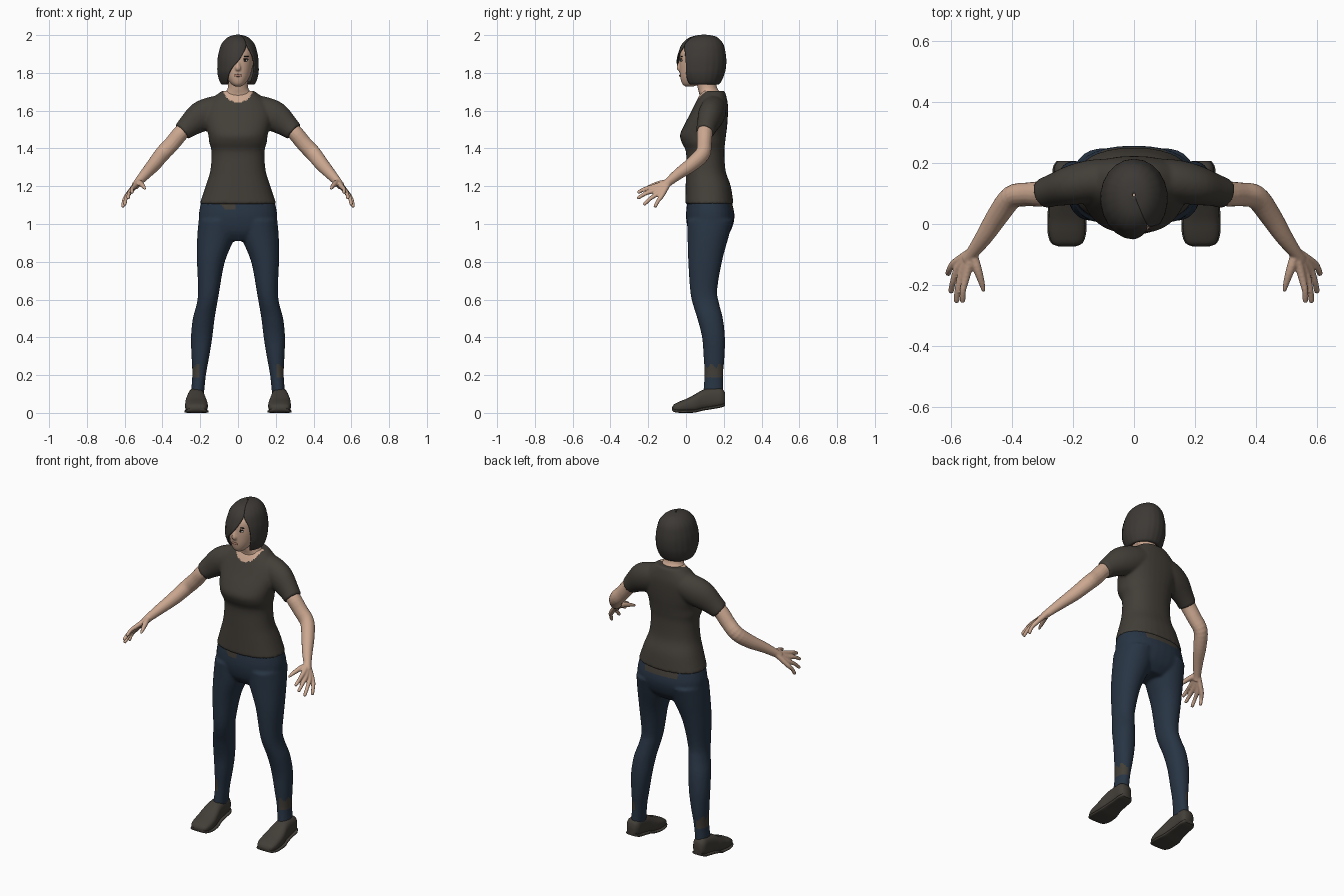
import bpy, bmesh, math
from mathutils import Vector

if "Cube" in bpy.data.objects:
    bpy.data.objects.remove(bpy.data.objects["Cube"])

def mat(name, c):
    m = bpy.data.materials.new(name)
    m.diffuse_color = (*c, 1)
    m.use_nodes = True
    m.node_tree.nodes["Principled BSDF"].inputs["Base Color"].default_value = m.diffuse_color
    return m

SKIN = mat("skin", (0.60, 0.39, 0.28))
SHIRT = mat("dark_cloth", (0.055, 0.048, 0.039))
DENIM = mat("blue_denim", (0.021, 0.035, 0.058))
HAIR = mat("dark_hair", (0.046, 0.041, 0.036))
LIP = mat("lips", (0.38, 0.19, 0.14))
DARK = mat("eye_dark", (0.015, 0.012, 0.01))
WHITE = mat("eye_white", (0.6, 0.55, 0.5))

def smooth_rows(rows, steps=4):
    """Catmull-Rom interpolation of rows of numbers."""
    out = []
    for i in range(len(rows) - 1):
        p = [rows[max(i - 1, 0)], rows[i], rows[i + 1], rows[min(i + 2, len(rows) - 1)]]
        for k in range(steps):
            t = k / steps
            out.append([b + 0.5 * t * (c - a + t * (2*a - 5*b + 4*c - d + t * (3*(b - c) + d - a)))
                        for a, b, c, d in zip(*p)])
    return out + [list(rows[-1])]

def skin_rings(bm, rings, closed=True, caps=True):
    vs = [[bm.verts.new(p) for p in r] for r in rings]
    n = len(vs[0])
    for a, b in zip(vs, vs[1:]):
        for i in range(n if closed else n - 1):
            j = (i + 1) % n
            bm.faces.new((a[i], a[j], b[j], b[i]))
    if caps:
        bm.faces.new(vs[0])
        bm.faces.new(vs[-1][::-1])

def loft(bm, rows, axis="z", e=2.3, s=1, n=32):
    """Rows of (position, a_min, a_max, b_min, b_max) become superellipse rings."""
    rings = []
    for t, a0, a1, b0, b1 in smooth_rows(rows):
        ring = []
        for i in range(n):
            q = 2 * math.pi * i / n
            c, d = math.cos(q), math.sin(q)
            a = (a0 + a1) / 2 + (a1 - a0) / 2 * math.copysign(abs(c) ** (2 / e), c)
            b = (b0 + b1) / 2 + (b1 - b0) / 2 * math.copysign(abs(d) ** (2 / e), d)
            ring.append((s * a, b, t) if axis == "z" else (s * a, t, b))
        rings.append(ring)
    skin_rings(bm, rings)

def tube(bm, rows, s=1, n=16, steps=4):
    """Rows of (x, y, z, horizontal radius, vertical radius) along a path."""
    rows = smooth_rows(rows, steps)
    pts = [Vector((s * r[0], r[1], r[2])) for r in rows]
    rings = []
    for i, r in enumerate(rows):
        d = (pts[min(i + 1, len(pts) - 1)] - pts[max(i - 1, 0)]).normalized()
        u = d.cross(Vector((0, 0, 1))).normalized()
        v = u.cross(d)
        rings.append([pts[i] + u * r[3] * math.cos(2 * math.pi * k / n)
                      + v * r[4] * math.sin(2 * math.pi * k / n) for k in range(n)])
    skin_rings(bm, rings)

def finish(bm, name, mats, voxel=0, rule=None, relax=4, sharp=60):
    bmesh.ops.recalc_face_normals(bm, faces=bm.faces[:])
    me = bpy.data.meshes.new(name)
    bm.to_mesh(me)
    bm.free()
    ob = bpy.data.objects.new(name, me)
    bpy.context.collection.objects.link(ob)
    if voxel:
        m = ob.modifiers.new("blend", "REMESH")
        m.mode, m.voxel_size = "VOXEL", voxel
        m = ob.modifiers.new("relax", "SMOOTH")
        m.factor, m.iterations = 0.5, relax
        dg = bpy.context.evaluated_depsgraph_get()
        me = bpy.data.meshes.new_from_object(ob.evaluated_get(dg))
        ob.modifiers.clear()
        ob.data = me
    me.materials.clear()
    for m in mats:
        me.materials.append(m)
    for p in me.polygons:
        p.use_smooth = True
        p.material_index = int(rule(p.center)) if rule else 0
    me.set_sharp_from_angle(angle=math.radians(sharp))
    return ob

# shirt: torso and short sleeves, with a scooped neckline
bm = bmesh.new()
torso = [(1.105, .203, -.004, .252), (1.2, .172, -.002, .237), (1.28, .147, 0, .21), (1.38, .14, 0, .203),
         (1.43, .152, -.022, .207), (1.47, .157, -.032, .212), (1.52, .17, -.012, .218),
         (1.58, .18, .02, .222), (1.63, .165, .045, .222), (1.67, .13, .065, .215), (1.705, .085, .085, .205)]
loft(bm, [(z, -w, w, a, b) for z, w, a, b in torso])
for s in (1, -1):
    tube(bm, [(.08, .145, 1.61, .07, .075), (.14, .14, 1.59, .07, .083), (.2, .128, 1.565, .066, .081),
              (.26, .112, 1.52, .054, .062), (.297, .10, 1.487, .05, .05)], s, 24)
finish(bm, "shirt", [SHIRT, SKIN], .008,
       lambda c: c.y < .14 and (c.x / .08) ** 2 + ((c.z - 1.72) / .075) ** 2 < 1)

# trousers: hips and two legs, with cloth showing at the waist and ankles
bm = bmesh.new()
loft(bm, [(.91, -.1, .1, .05, .19), (.96, -.19, .19, .015, .235), (1.04, -.208, .208, 0, .257),
          (1.125, -.193, .193, .008, .24)])
leg = [(1.02, .005, .208, .005, .25), (.93, .018, .216, .008, .225), (.8, .07, .217, .012, .19),
       (.65, .098, .211, .022, .165), (.58, .11, .218, .035, .175), (.5, .124, .239, .06, .195),
       (.4, .136, .249, .085, .206), (.3, .152, .246, .093, .204), (.2, .17, .242, .098, .196),
       (.1, .18, .25, .09, .197)]
for s in (1, -1):
    loft(bm, leg, s=s, e=2.1)
def trouser_patch(c):
    waist = c.z > 1.075 and (c.y > .2 and abs(c.x) < .11 or c.y < .1 and -.1 + (1.11 - c.z) < c.x < -.01)
    ankle = .19 < c.z < .25 + .012 * math.sin(c.y * 150) and abs(c.x) > .205
    return waist or ankle
finish(bm, "trousers", [DENIM, SHIRT], .008, trouser_patch)

# shoes with thin soles
shoe = [(-.073, .195, .245, .015, .03), (-.062, .172, .268, .006, .046), (-.03, .161, .279, .002, .062),
        (.01, .16, .28, .002, .078), (.05, .166, .278, .004, .10), (.09, .174, .27, .014, .122),
        (.14, .178, .264, .022, .132), (.185, .18, .262, .03, .13), (.206, .193, .25, .038, .11)]
bm = bmesh.new()
for s in (1, -1):
    loft(bm, shoe, "y", 2.7, s)
finish(bm, "shoes", [SHIRT])
bm = bmesh.new()
for s in (1, -1):
    loft(bm, [(y, a - .004, b + .004, z0 - .002, z0 + .014) for y, a, b, z0, z1 in shoe], "y", 4, s)
finish(bm, "soles", [SHIRT])

# arms with hands: each finger runs from the wrist so the palm blends together
bm = bmesh.new()
tips = [(.562, -.257, 1.165), (.582, -.258, 1.135), (.60, -.225, 1.10), (.61, -.165, 1.088)]
index, little = Vector((.55, -.172, 1.197)), Vector((.588, -.128, 1.15))
for s in (1, -1):
    tube(bm, [(.25, .118, 1.53, .038, .038), (.30, .10, 1.485, .042, .042), (.35, .097, 1.425, .039, .042),
              (.40, .088, 1.372, .039, .042), (.445, .03, 1.315, .036, .038), (.49, -.04, 1.265, .029, .03),
              (.53, -.095, 1.22, .021, .023), (.545, -.115, 1.20, .02, .022)], s)
    for i, tip in enumerate(tips):
        k = index.lerp(little, i / 3)
        t = Vector(tip)
        m = k.lerp(t, .55) + Vector((.004, 0, .006))
        w = Vector((.53, -.09, 1.222)).lerp(k, .12)
        tube(bm, [(*w, .016, .016), (*k, .0135, .0135), (*m, .0105, .0105),
                  (*m.lerp(t, .85), .0095, .0095), (*t, .005, .005)], s, 10)
    tube(bm, [(.53, -.095, 1.222, .016, .016), (.514, -.145, 1.213, .015, .015),
              (.50, -.19, 1.198, .011, .011), (.492, -.222, 1.185, .006, .006)], s, 10)
finish(bm, "arms", [SKIN], .0045, relax=3)

# head, neck and nose
bm = bmesh.new()
head = [(1.728, .016, -.004, .04), (1.742, .036, -.02, .07), (1.775, .06, -.03, .12), (1.82, .075, -.034, .16),
        (1.87, .082, -.034, .18), (1.92, .078, -.026, .18), (1.965, .045, .02, .145)]
loft(bm, [(z, -w, w, a, b) for z, w, a, b in head], e=2.15)
neck = [(1.65, .095, .075, .2), (1.69, .077, .07, .19), (1.72, .054, .062, .165), (1.80, .05, .05, .15)]
loft(bm, [(z, -w, w, a, b) for z, w, a, b in neck], e=2)
tube(bm, [(0, -.022, 1.878, .008, .008), (0, -.034, 1.845, .010, .011), (0, -.038, 1.824, .015, .012),
          (0, -.032, 1.812, .011, .005)], n=12)
finish(bm, "head", [SKIN], .005, relax=3)

def plate(name, m, loc, size):
    bm = bmesh.new()
    bmesh.ops.create_uvsphere(bm, u_segments=16, v_segments=10, radius=1)
    for v in bm.verts:
        v.co = Vector([l + a * b for l, a, b in zip(loc, size, v.co)])
    finish(bm, name, [m])

# facial details
plate("lips", LIP, (0, -.0315, 1.786), (.023, .0045, .007))
plate("eye_white", WHITE, (.038, -.024, 1.866), (.015, .0048, .006))
plate("iris", DARK, (.037, -.0262, 1.866), (.0065, .0045, .006))
plate("lashes", DARK, (.038, -.0245, 1.873), (.018, .0048, .0028))
plate("eyebrow", DARK, (.038, -.022, 1.887), (.021, .0048, .0035))

# bobbed hair: open shell whose front edges sweep across the face
bob = [(2.0, .004, .09, .1, 30, 30), (1.992, .04, .04, .15, 30, 30), (1.975, .066, .005, .177, 30, 30),
       (1.945, .088, -.022, .197, 29, 31), (1.90, .101, -.039, .207, 15, 44), (1.865, .106, -.046, .21, 2, 49),
       (1.83, .107, -.047, .208, -15, 51), (1.80, .106, -.043, .202, -25, 50), (1.765, .098, -.025, .188, -33, 46),
       (1.742, .085, -.005, .172, -42, 46), (1.752, .066, .012, .152, -46, 50)]
bm = bmesh.new()
rings = []
for z, rx, y0, y1, left, right in smooth_rows(bob):
    ring = []
    cy = y0 + (y1 - y0) * .52
    for i in range(65):
        q = math.radians(right + (360 - right + left) * i / 64)
        c = math.cos(q)
        k = 1 + .006 * math.cos(q * 22)
        ring.append((rx * k * math.sin(q), cy - c * k * (cy - y0 if c > 0 else y1 - cy), z))
    rings.append(ring)
skin_rings(bm, rings, closed=False, caps=False)
hair = finish(bm, "hair", [HAIR])
m = hair.modifiers.new("thickness", "SOLIDIFY")
m.thickness, m.offset = .006, 0
